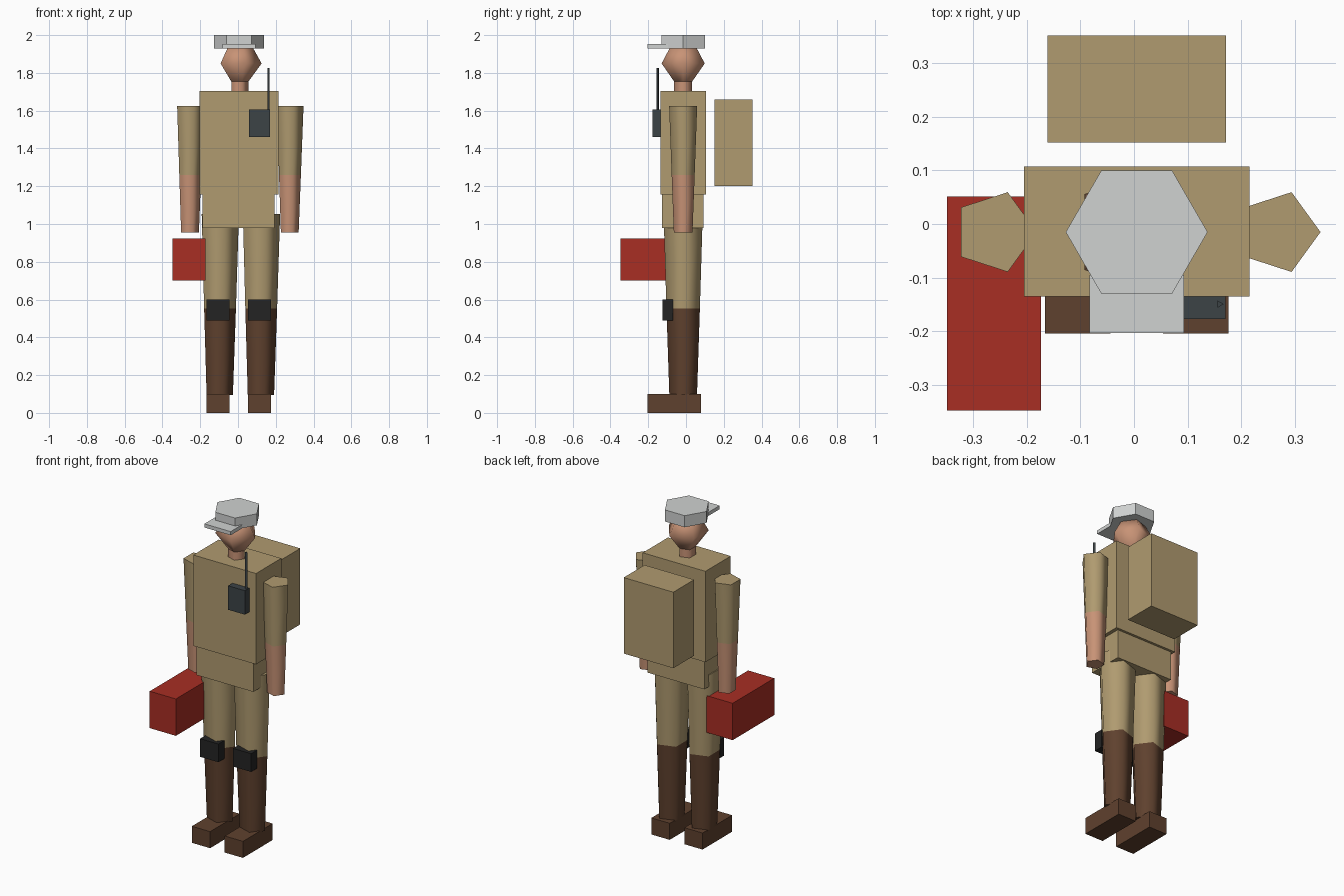
import bpy, math

old = bpy.data.objects.get("Cube")
if old:
    bpy.data.objects.remove(old, do_unlink=True)


def material(name, rgb):
    """Flat colour given as sRGB bytes, stored linear."""
    lin = [((c / 255 + 0.055) / 1.055) ** 2.4 for c in rgb]
    m = bpy.data.materials.new(name)
    m.use_nodes = True
    m.diffuse_color = (*lin, 1)
    m.node_tree.nodes["Principled BSDF"].inputs["Base Color"].default_value = (*lin, 1)
    return m


KHAKI = material("khaki cloth", (176, 155, 112))
SKIN = material("skin", (200, 147, 118))
BROWN = material("brown leather", (95, 65, 46))
BLACK = material("black rubber", (36, 36, 36))
SLATE = material("dark slate", (60, 67, 70))
GREY = material("light grey", (208, 210, 209))
RED = material("red", (168, 46, 36))

CX, CY = 0.005, -0.015   # body axis


def add_object(name, verts, faces, mat):
    me = bpy.data.meshes.new(name)
    me.from_pydata(verts, [], faces)
    me.materials.append(mat)
    ob = bpy.data.objects.new(name, me)
    bpy.context.collection.objects.link(ob)
    return ob


def box(name, mat, x, y, z):
    """Box from its (low, high) extent on each axis."""
    verts = [(a, b, c) for a in x for b in y for c in z]
    faces = [(0, 1, 3, 2), (4, 6, 7, 5), (0, 4, 5, 1),
             (2, 3, 7, 6), (0, 2, 6, 4), (1, 5, 7, 3)]
    return add_object(name, verts, faces, mat)


def column(name, mat, x, y, rings, sides=5, smooth=75, lower=None, split=0):
    """Stack of (z, radius) rings; faces below split take the lower material."""
    verts = [(x + r * math.cos(math.tau * i / sides),
              y + r * math.sin(math.tau * i / sides), z)
             for z, r in rings for i in range(sides)]
    faces = [(k * sides + i, k * sides + (i + 1) % sides,
              (k + 1) * sides + (i + 1) % sides, (k + 1) * sides + i)
             for k in range(len(rings) - 1) for i in range(sides)]
    last = (len(rings) - 1) * sides
    faces += [tuple(reversed(range(sides))), tuple(range(last, last + sides))]
    ob = add_object(name, verts, faces, mat)
    if lower:
        ob.data.materials.append(lower)
        for p in ob.data.polygons:
            p.material_index = int(p.center.z < split)
    if smooth:
        bpy.ops.object.select_all(action="DESELECT")
        ob.select_set(True)
        bpy.context.view_layer.objects.active = ob
        bpy.ops.object.shade_smooth_by_angle(angle=math.radians(smooth))
    return ob


# Head, neck and cap
column("head", SKIN, CX, CY, [(1.72, 0.025), (1.85, 0.12), (1.94, 0.07)], smooth=110)
column("neck", SKIN, CX, CY, [(1.69, 0.05), (1.755, 0.05)])
column("cap", GREY, CX, CY, [(1.93, 0.132), (2.0, 0.132)], sides=6, smooth=0)
box("cap_brim", GREY, (-0.083, 0.093), (-0.203, -0.095), (1.93, 1.952))

# Trunk and backpack
box("torso", KHAKI, (-0.205, 0.215), (-0.135, 0.107), (1.155, 1.705))
box("hips", KHAKI, (-0.187, 0.193), (-0.128, 0.092), (0.98, 1.155))
box("backpack", KHAKI, (-0.161, 0.171), (0.152, 0.351), (1.2, 1.66))

# Limbs, knee pads and boots on both sides
for side, s in (("left", 1), ("right", -1)):
    column(side + "_arm", KHAKI, CX + s * 0.264, CY,
           [(0.955, 0.052), (1.26, 0.064), (1.625, 0.078)], lower=SKIN, split=1.26)
    leg_x = CX + s * 0.109
    column(side + "_leg", KHAKI, leg_x, CY,
           [(0.095, 0.077), (0.552, 0.093), (1.053, 0.109)], lower=BROWN, split=0.55)
    foot = (CX + s * 0.11 - 0.061, CX + s * 0.11 + 0.061)
    box(side + "_knee_pad", BLACK, foot, (-0.125, -0.068), (0.49, 0.6))
    box(side + "_boot", BROWN, foot, (-0.204, 0.079), (0, 0.1))

# Radio on the chest
box("radio", SLATE, (0.058, 0.17), (-0.177, -0.13), (1.46, 1.605))
column("radio_antenna", SLATE, 0.159, -0.149, [(1.59, 0.008), (1.825, 0.008)],
       sides=3, smooth=0)

# Carried case
box("case", RED, (-0.348, -0.173), (-0.347, 0.051), (0.7, 0.923))
